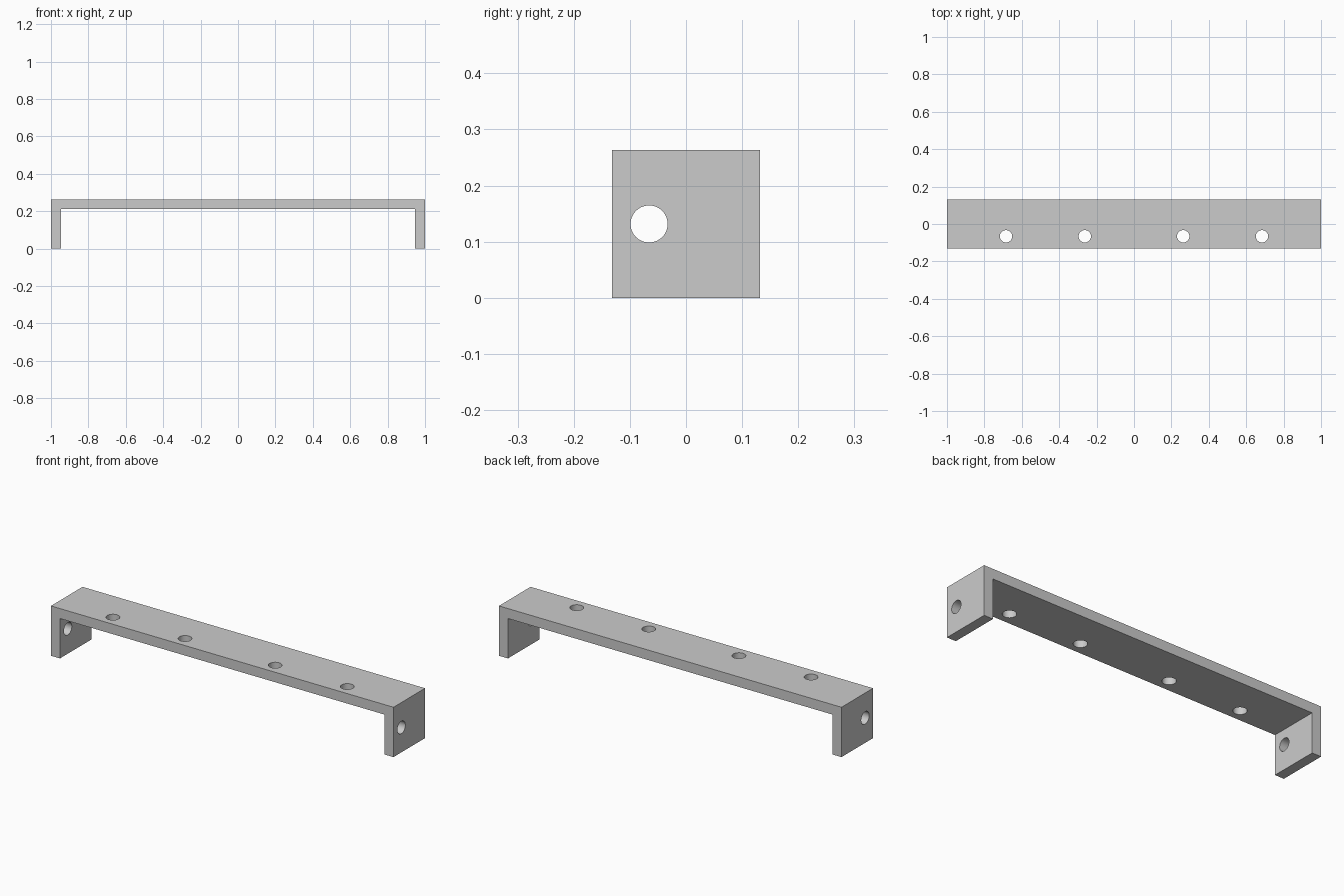
import bpy
import bmesh
from math import pi

if "Cube" in bpy.data.objects:
    bpy.data.objects.remove(bpy.data.objects["Cube"])

UNIT = 1 / 19            # sheet thickness
HALF_DEPTH = 2.5 * UNIT
HEIGHT = 5 * UNIT
HOLE_Y = -1.25 * UNIT
HOLE_RADIUS = 0.033

grey = bpy.data.materials.new("plain grey")
grey.use_nodes = True
colour = (0.6, 0.6, 0.6, 1)
grey.diffuse_color = colour
grey.node_tree.nodes["Principled BSDF"].inputs["Base Color"].default_value = colour


def cutter(location, length, rotation=(0, 0, 0)):
    bpy.ops.mesh.primitive_cylinder_add(
        vertices=48, radius=HOLE_RADIUS, depth=length,
        location=location, rotation=rotation)
    tool = bpy.context.object
    tool.name = "hole_cutter"
    tool.hide_render = True
    tool.data.materials.append(grey)
    return tool


# Bracket: a U profile pushed through the depth
inner = 1 - UNIT
half = [(1, HEIGHT), (1, 0), (inner, 0), (inner, HEIGHT - UNIT)]
profile = half + [(-x, z) for x, z in reversed(half)]
bm = bmesh.new()
face = bm.faces.new([bm.verts.new((x, -HALF_DEPTH, z)) for x, z in profile])
result = bmesh.ops.extrude_face_region(bm, geom=[face])
moved = [v for v in result["geom"] if isinstance(v, bmesh.types.BMVert)]
bmesh.ops.translate(bm, verts=moved, vec=(0, 2 * HALF_DEPTH, 0))
bmesh.ops.recalc_face_normals(bm, faces=bm.faces)
mesh = bpy.data.meshes.new("bracket")
bm.to_mesh(mesh)
bm.free()
mesh.materials.append(grey)
bracket = bpy.data.objects.new("bracket", mesh)
bpy.context.collection.objects.link(bracket)

# Four holes through the bar, and one line of holes through both end legs
cutters = [cutter((side * x * UNIT, HOLE_Y, HEIGHT - UNIT / 2), 2 * UNIT)
           for x in (5, 13) for side in (-1, 1)]
cutters.append(cutter((0, HOLE_Y, HEIGHT / 2), 2.2, (0, pi / 2, 0)))

bpy.ops.object.select_all(action="DESELECT")
bracket.select_set(True)
bpy.context.view_layer.objects.active = bracket
for tool in cutters:
    cut = bracket.modifiers.new("hole", "BOOLEAN")
    cut.operation = "DIFFERENCE"
    cut.solver = "EXACT"
    cut.object = tool
    bpy.ops.object.modifier_apply(modifier=cut.name)
    bpy.data.objects.remove(tool)

# Round hole walls, crisp sheet edges
bpy.ops.object.shade_smooth_by_angle(angle=pi / 6)
